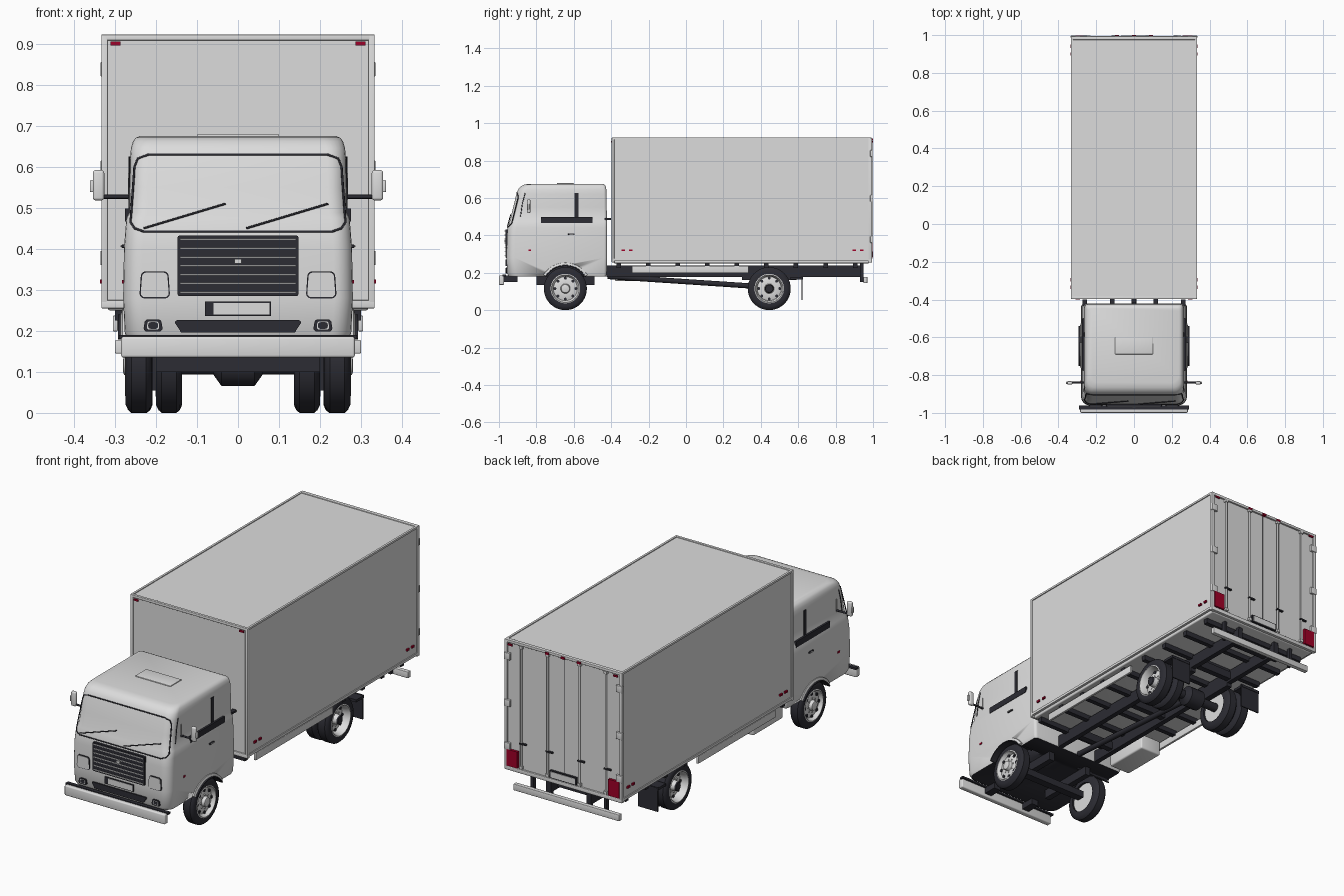
import bpy, bmesh, math
from mathutils import Vector

if "Cube" in bpy.data.objects:
    bpy.data.objects.remove(bpy.data.objects["Cube"])

def material(name, c):
    m = bpy.data.materials.new(name)
    m.diffuse_color = (*c, 1)
    m.use_nodes = True
    m.node_tree.nodes["Principled BSDF"].inputs["Base Color"].default_value = m.diffuse_color
    return m

LIGHT = material("light_grey", (0.72, 0.72, 0.72))
DARK = material("dark_grey", (0.025, 0.025, 0.033))
RED = material("red", (0.35, 0.0, 0.02))
SIDES = (-1, 1)

def finish(name, bm, mats, angle=35):
    me = bpy.data.meshes.new(name)
    bmesh.ops.recalc_face_normals(bm, faces=bm.faces)
    bm.to_mesh(me)
    bm.free()
    for m in mats:
        me.materials.append(m)
    ob = bpy.data.objects.new(name, me)
    bpy.context.collection.objects.link(ob)
    bpy.ops.object.select_all(action='DESELECT')
    ob.select_set(True)
    bpy.context.view_layer.objects.active = ob
    bpy.ops.object.shade_smooth_by_angle(angle=math.radians(angle))
    return ob

def box(name, x, y, z, mat, bevel=0):
    bm = bmesh.new()
    bmesh.ops.create_cube(bm, size=1)
    for v in bm.verts:
        v.co = [(min(r) + max(r)) / 2 + c * abs(r[1] - r[0]) for c, r in zip(v.co, (x, y, z))]
    if bevel:
        bmesh.ops.bevel(bm, geom=bm.edges[:], offset=bevel, segments=3, profile=0.5, affect='EDGES')
    return finish(name, bm, [mat])

def pair(name, x, y, z, mat, bevel=0):
    for s in SIDES:
        box(name, (s * x[0], s * x[1]), y, z, mat, bevel)

def tube(name, pts, r, mat, closed=False):
    cu = bpy.data.curves.new(name, 'CURVE')
    cu.dimensions = '3D'
    cu.bevel_depth = r
    cu.bevel_resolution = 2
    sp = cu.splines.new('POLY')
    sp.points.add(len(pts) - 1)
    for p, q in zip(sp.points, pts):
        p.co = (*q, 1)
    sp.use_cyclic_u = closed
    cu.materials.append(mat)
    bpy.context.collection.objects.link(bpy.data.objects.new(name, cu))

def lathe(name, prof, y, z, s, mat, a0=0, a1=360, n=40, closed=False):
    """Turn (x, radius) points about an axis along x."""
    bm = bmesh.new()
    full = a1 - a0 == 360
    rows = []
    for i in range(n if full else n + 1):
        a = math.radians(a0 + (a1 - a0) * i / n)
        rows.append([bm.verts.new((s * x, y + r * math.cos(a), z + r * math.sin(a))) for x, r in prof])
    m = len(prof)
    for i in range(n):
        A, B = rows[i], rows[(i + 1) % len(rows)]
        for j in range(m if closed else m - 1):
            k = (j + 1) % m
            bm.faces.new((A[j], A[k], B[k], B[j]))
    if not full and closed:
        bm.faces.new(rows[0])
        bm.faces.new(rows[-1])
    bmesh.ops.remove_doubles(bm, verts=bm.verts, dist=1e-5)
    return finish(name, bm, [mat])

def rounded(w0, z0, w1, z1, r):
    """Rounded outline in front view: half width w0 at z0, w1 at z1."""
    out = []
    for cx, cz, a in ((w0 - r, z0 + r, -90), (w1 - r, z1 - r, 0), (-w1 + r, z1 - r, 90), (-w0 + r, z0 + r, 180)):
        for i in range(5):
            t = math.radians(a + i * 22.5)
            out.append((cx + r * math.cos(t), cz + r * math.sin(t)))
    return out

def plate(name, outline, cx, y0, y1, mat):
    bm = bmesh.new()
    f = bm.faces.new([bm.verts.new((cx + x, y0, z)) for x, z in outline])
    g = bmesh.ops.extrude_face_region(bm, geom=[f])
    bmesh.ops.translate(bm, verts=[v for v in g['geom'] if isinstance(v, bmesh.types.BMVert)], vec=(0, y1 - y0, 0))
    return finish(name, bm, [mat])

# --- cab: stacked rounded plan outlines (z, half width, front y, back y)
LEVELS = [(.18, .270, -.948, -.428), (.195, .276, -.956, -.424), (.28, .280, -.960, -.422), (.40, .278, -.957, -.422),
          (.44, .275, -.953, -.422), (.475, .272, -.943, -.422), (.488, .265, -.939, -.423), (.55, .264, -.924, -.424),
          (.62, .263, -.907, -.425), (.645, .261, -.898, -.426), (.662, .256, -.883, -.429), (.671, .249, -.866, -.435),
          (.675, .238, -.84, -.445)]

def level(z):
    for a, b in zip(LEVELS, LEVELS[1:]):
        if a[0] <= z <= b[0]:
            t = (z - a[0]) / (b[0] - a[0])
            return [p + (q - p) * t for p, q in zip(a, b)]

def front(z):
    return level(z)[2]

def corner(z, s, deg, out=0.001, r=.045):
    _, w, yf, _ = level(z)
    a = math.radians(deg)
    return (s * (w - r + (r + out) * math.cos(a)), yf + r - (r + out) * math.sin(a), z)

bm = bmesh.new()
rings = []
for z, w, yf, yb in LEVELS:
    pts = [corner(z, 1, i * 15, 0) for i in range(7)]
    pts += [corner(z, -1, 90 - i * 15, 0) for i in range(7)]
    rb = .015
    back = [(w - rb + rb * math.cos(math.radians(a)), yb - rb + rb * math.sin(math.radians(a)), z) for a in (0, 30, 60, 90)]
    pts += [(-x, y, z) for x, y, z in back] + back[::-1]
    rings.append([bm.verts.new(p) for p in pts])
for A, B in zip(rings, rings[1:]):
    for i in range(len(A)):
        j = (i + 1) % len(A)
        bm.faces.new((A[i], A[j], B[j], B[i]))
bm.faces.new(rings[-1])
bm.faces.new(rings[0]).material_index = 1
cab = finish("cab", bm, [LIGHT, DARK])
# wheel arches cut out of the cab
for s in SIDES:
    cut = lathe("arch_cutter", [(.15, 0), (.15, .128), (.36, .128), (.36, 0)], -.645, .115, s, DARK)
    cut.hide_render = True
    mod = cab.modifiers.new("arch", 'BOOLEAN')
    mod.operation, mod.solver, mod.object = 'DIFFERENCE', 'EXACT', cut
    mod.material_mode = 'TRANSFER'
    bpy.context.view_layer.objects.active = cab
    bpy.ops.object.modifier_apply(modifier="arch")
    bpy.data.objects.remove(cut)
    lathe("wheel_arch_lip", [(.27, .126), (.27, .14), (.282, .138), (.286, .126)], -.645, .115, s, LIGHT, 32, 148, 24, True)
    lathe("front_mudguard", [(.2, .12), (.2, .125), (.293, .125), (.293, .12)], -.645, .115, s, DARK, 32, 148, 24, True)

# --- windscreen seal, wipers
seal = [corner(z, 1, d) for z, d in ((.442, 90), (.45, 60), (.465, 42), (.60, 42), (.62, 55), (.63, 90))]
tube("windscreen_seal", seal + [(-x, y, z) for x, y, z in seal[::-1]], .0028, DARK, True)
for x in (-.23, .02):
    tube("wiper", [(x + .2 * t, front(.45 + .06 * t) - .004, .45 + .06 * t) for t in (0, .5, 1)], .0025, DARK)

# --- grille with slats and badge-free centre
plate("grille", rounded(.147, .285, .147, .432, .004), 0, -.966, -.95, DARK)
for i in range(7):
    z = .294 + i * .0215
    box("grille_slat", (-.141, .141), (-.970, -.962), (z - .0018, z + .0018), LIGHT)
box("grille_centre", (-.009, .009), (-.971, -.962), (.364, .375), LIGHT)
# lower intake, number plate, lamps
plate("lower_intake", rounded(.142, .196, .154, .226, .006), 0, -.964, -.945, DARK)
box("front_plate_frame", (-.081, .081), (-.964, -.95), (.236, .272), DARK)
box("front_plate", (-.06, .077), (-.966, -.955), (.240, .268), LIGHT)
for s in SIDES:
    plate("headlight_seal", rounded(.037, .279, .034, .345, .012), s * .203, -.963, -.945, DARK)
    plate("headlight", rounded(.034, .282, .031, .342, .010), s * .203, -.965, -.945, LIGHT)
    plate("fog_light_surround", rounded(.023, .198, .021, .228, .009), s * .207, -.962, -.93, DARK)
    plate("fog_light", rounded(.015, .203, .014, .223, .006), s * .207, -.9635, -.94, LIGHT)
    plate("fog_light_lens", rounded(.012, .205, .012, .221, .006), s * .207, -.9645, -.94, DARK)

# --- cab side details
pair("window_pillar", (.255, .2665), (-.596, -.575), (.49, .625), DARK)
pair("window_ledge", (.255, .275), (-.775, -.50), (.467, .498), DARK)
pair("door_handle", (.27, .284), (-.63, -.595), (.402, .410), DARK, .002)
pair("door_handle_grip", (.27, .287), (-.624, -.601), (.404, .408), LIGHT)
pair("side_repeater", (.27, .283), (-.842, -.828), (.315, .324), RED)
pair("cab_rear_catch", (.25, .272), (-.435, -.40), (.482, .492), DARK)
for s in SIDES:
    tube("window_seal", [(s * (level(z)[1] + .0005), y, z) for y, z in
                         ((-.885, .50), (-.875, .57), (-.86, .625))], .0022, DARK)
    tube("quarter_vent", [(s * .266, -.84, z) for z in (.52, .585)], .0022, LIGHT)
    # mirrors
    tube("mirror_arm", [(s * .255, -.84, .527), (s * .338, -.84, .527)], .005, DARK)
    box("mirror", (s * .326, s * .354), (-.85, -.832), (.518, .592), LIGHT, .007)
    box("mirror_knob", (s * .35, s * .361), (-.847, -.835), (.538, .568), LIGHT, .003)
box("roof_hatch", (-.1, .1), (-.69, -.6), (.672, .679), LIGHT, .002)

# --- front bumper
box("front_bumper", (-.285, .285), (-1.0, -.972), (.135, .186), LIGHT, .006)
box("bumper_step", (-.29, .29), (-.982, -.962), (.180, .190), DARK)
pair("bumper_bracket", (.10, .14), (-.975, -.90), (.15, .185), DARK)

# --- cargo box
box("cargo_box", (-.328, .328), (-.39, .985), (.265, .918), LIGHT)
box("cargo_base", (-.318, .318), (-.385, .98), (.25, .268), LIGHT, .006)
for y in ((-.397, -.383), (.975, .994)):
    pair("box_post", (.318, .333), y, (.268, .922), LIGHT, .002)
    box("box_header", (-.333, .333), y, (.908, .922), LIGHT, .002)
    box("box_sill", (-.333, .333), y, (.255, .275), LIGHT, .002)
pair("box_top_rail", (.322, .333), (-.39, .985), (.912, .922), LIGHT)
pair("box_bottom_rail", (.322, .333), (-.39, .985), (.262, .275), LIGHT)
# rear doors
for x in (-.24, -.09, .09, .24):
    tube("door_lock_bar", [(x, .991, .275), (x, .991, .905)], .005, LIGHT)
    box("lock_handle", (x - .03, x + .008), (.987, .998), (.405, .412), DARK)
    for z in (.28, .895):
        box("lock_bar_keeper", (x - .009, x + .009), (.984, .998), (z, z + .014), LIGHT)
tube("door_gap", [(0, .985, .278), (0, .985, .906)], .0015, DARK)
for z in (.36, .58, .82):
    pair("door_hinge", (.300, .335), (.985, .998), (z, z + .035), LIGHT, .002)
pair("tail_light", (.258, .318), (.983, .998), (.278, .362), RED)
box("rear_plate_frame", (-.075, .075), (.984, .996), (.279, .318), DARK)
box("rear_plate", (-.069, .069), (.985, .9985), (.284, .313), LIGHT)
# marker lights
for y in (-.397, .996):
    pair("corner_marker", (.287, .311), (y - .003, y + .003), (.896, .905), RED)
for x in (-.09, 0, .09):
    box("roof_marker", (x - .01, x + .01), (.985, 1.0), (.907, .917), RED)
for y in (-.335, -.295, .90, .94):
    pair("side_marker", (.325, .336), (y - .009, y + .009), (.315, .325), RED)

# --- chassis
pair("chassis_rail", (.102, .128), (-.425, .95), (.178, .238), DARK)
for i in range(9):
    y = -.36 + i * .158
    box("floor_beam", (-.30, .30), (y - .012, y + .012), (.225, .252), DARK)
for y in (-.3, .1, .3, .6, .88):
    box("chassis_crossmember", (-.105, .105), (y - .015, y + .015), (.188, .228), DARK)
pair("side_guard", (.293, .305), (-.29, .335), (.199, .237), LIGHT, .002)
box("fuel_tank", (-.285, -.165), (-.38, -.14), (.155, .235), LIGHT, .008)
pair("rear_mudguard", (.17, .278), (.56, .625), (.165, .178), DARK)
pair("mud_flap", (.165, .275), (.617, .623), (.055, .18), DARK)
pair("leaf_spring", (.10, .13), (.30, .59), (.160, .178), DARK)
pair("front_spring", (.10, .13), (-.80, -.49), (.135, .182), DARK)
box("rear_bumper", (-.30, .30), (.948, .970), (.145, .178), LIGHT, .003)
pair("rear_bumper_bracket", (.10, .125), (.93, .95), (.15, .25), DARK)
pair("rear_bumper_hanger", (.2, .215), (.93, .95), (.15, .25), DARK)

# --- axles
box("front_axle", (-.2, .2), (-.665, -.625), (.1, .135), DARK)
lathe("rear_axle", [(-.2, 0), (-.2, .022), (-.06, .022), (-.04, .05), (.04, .05), (.06, .022), (.2, .022), (.2, 0)],
      .445, .115, 1, DARK, n=20)
tube("drive_shaft", [(0, -.42, .18), (0, .41, .125)], .014, DARK)

# --- wheels: tyre and rim profiles run from inner to outer side
def wheel(s, y, x0, x1, dished):
    tyre = [(x0, .076), (x0, .095), (x0 + .006, .108), (x0 + .014, .115), (x1 - .014, .115),
            (x1 - .006, .108), (x1, .095), (x1 - .002, .076)]
    lathe("tyre", tyre, y, .115, s, DARK, closed=True)
    face = x1 - .034 if dished else x1 - .012
    hub = x1 - .012 if dished else x1 + .004
    rim = [(x0 + .01, 0), (x0 + .01, .078), (x1 - .001, .079), (x1 + .001, .074), (x1 - .012, .068), (face - .006, .064),
           (face, .045), (face, .026), (hub, .022), (hub + .002, .016), (hub + .002, 0)]
    lathe("rim", rim, y, .115, s, LIGHT)
    if dished:
        lathe("hub_cap", [(hub, .023), (hub + .006, .02), (hub + .006, 0)], y, .115, s, DARK, n=24)
    for i in range(8):
        a = i * math.pi / 4
        c = (y + .056 * math.cos(a), .115 + .056 * math.sin(a))
        lathe("rim_hole", [(face - .008, .008), (face + .0015, .008), (face + .0015, 0)], *c, s, DARK, n=10)
        c = (y + .034 * math.cos(a), .115 + .034 * math.sin(a))
        lathe("wheel_nut", [(face - .002, .004), (face + .004, .004), (face + .004, 0)], *c, s, LIGHT, n=6)

for s in SIDES:
    wheel(s, -.645, .21, .274, False)
    wheel(s, .445, .208, .274, True)
    wheel(s, .445, .136, .200, True)
